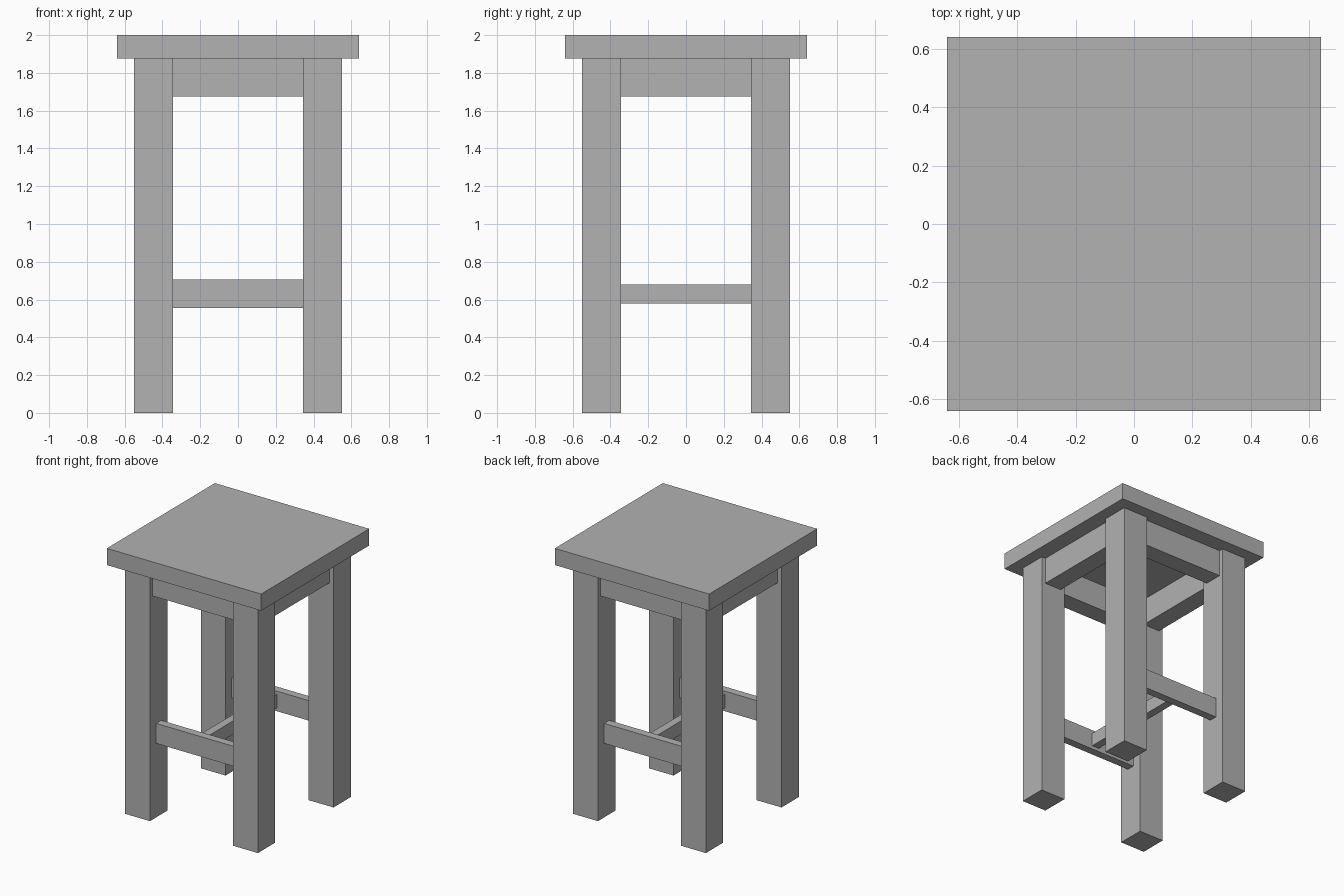
import bpy

# Remove the default cube
default = bpy.data.objects.get("Cube")
if default:
    bpy.data.objects.remove(default, do_unlink=True)

# Single flat grey
grey = bpy.data.materials.new("plain_grey")
grey.use_nodes = True
colour = (0.445, 0.445, 0.445, 1.0)
grey.diffuse_color = colour
grey.node_tree.nodes["Principled BSDF"].inputs["Base Color"].default_value = colour


def box(name, low, high):
    """Box spanning two opposite corners."""
    centre = [(a + b) / 2 for a, b in zip(low, high)]
    bpy.ops.mesh.primitive_cube_add(size=1, location=centre)
    obj = bpy.context.object
    obj.name = name
    obj.scale = [b - a for a, b in zip(low, high)]
    bpy.ops.object.transform_apply(location=False, rotation=False, scale=True)
    obj.data.materials.append(grey)
    return obj


HEIGHT = 2.0
SEAT = 0.64            # half width of the seat
SEAT_BOTTOM = 1.875
LEG_IN, LEG_OUT = 0.345, 0.55
LEG_MID = (LEG_IN + LEG_OUT) / 2
APRON_BOTTOM = 1.675
APRON_HALF = 0.07      # half thickness
RAIL_HALF = 0.03

# Seat slab
box("seat", (-SEAT, -SEAT, SEAT_BOTTOM), (SEAT, SEAT, HEIGHT))

# Four square legs
for y_name, sy in (("front", -1), ("back", 1)):
    for x_name, sx in (("right", -1), ("left", 1)):
        x, y = sx * LEG_MID, sy * LEG_MID
        h = (LEG_OUT - LEG_IN) / 2
        box(f"{y_name}_{x_name}_leg", (x - h, y - h, 0), (x + h, y + h, SEAT_BOTTOM))

# Aprons between the legs, and low rails at front and back
for y_name, x_name, s in (("front", "right", -1), ("back", "left", 1)):
    c = s * LEG_MID
    box(f"{y_name}_apron", (-LEG_IN, c - APRON_HALF, APRON_BOTTOM),
        (LEG_IN, c + APRON_HALF, SEAT_BOTTOM))
    box(f"{x_name}_apron", (c - APRON_HALF, -LEG_IN, APRON_BOTTOM),
        (c + APRON_HALF, LEG_IN, SEAT_BOTTOM))
    box(f"{y_name}_stretcher", (-LEG_IN, c - RAIL_HALF, 0.555),
        (LEG_IN, c + RAIL_HALF, 0.705))

# Middle rail joining the two stretchers
reach = LEG_MID - RAIL_HALF
box("middle_stretcher", (-RAIL_HALF, -reach, 0.58), (RAIL_HALF, reach, 0.68))
